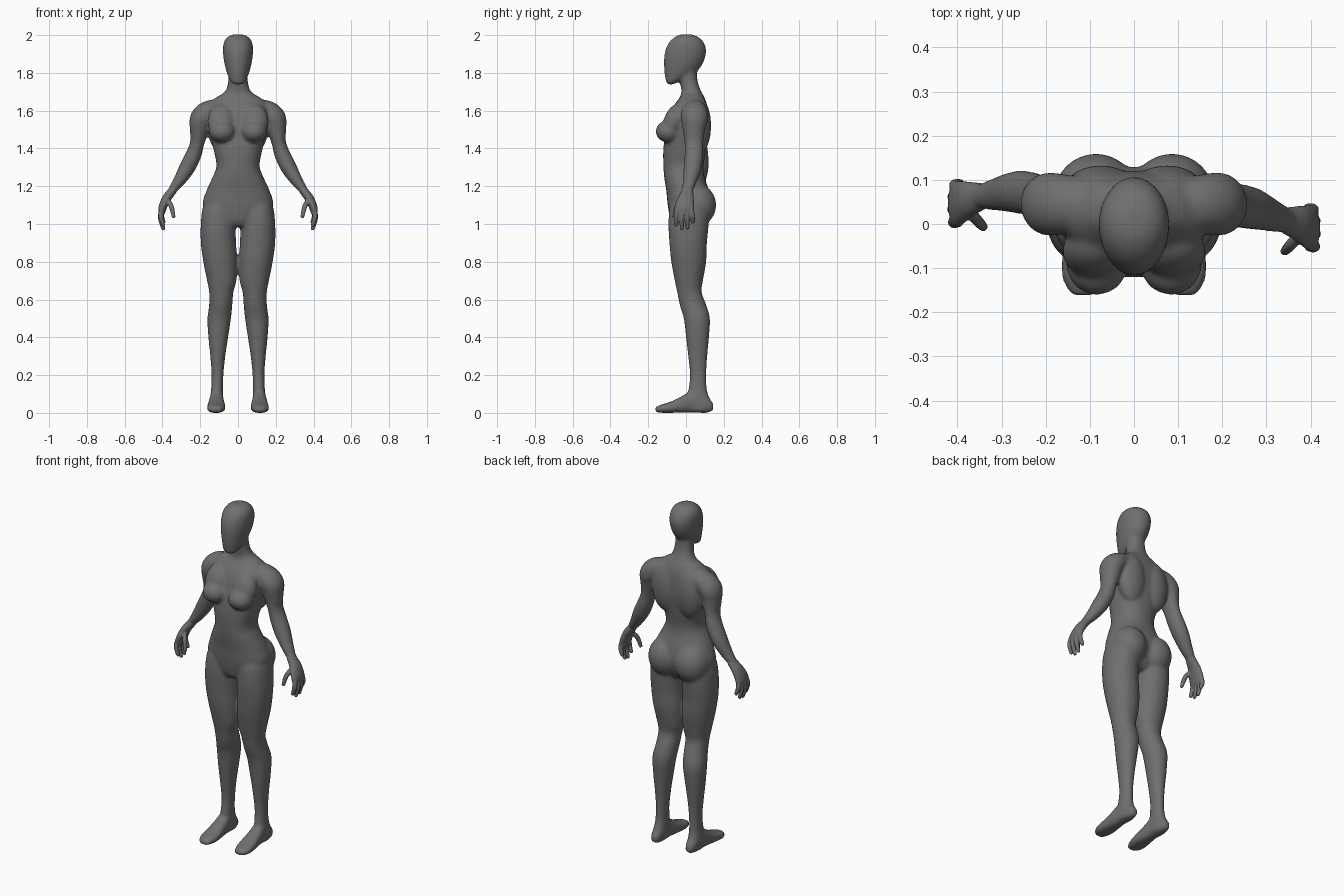
import bpy, bmesh, math
from mathutils import Vector, Matrix

X, Y, Z = Vector((1, 0, 0)), Vector((0, 1, 0)), Vector((0, 0, 1))
grey = bpy.data.materials.new("dark_grey")
grey.diffuse_color = (.16, .16, .16, 1)


def spline(rows, steps=5):
    """Catmull-Rom interpolation of rows of numbers."""
    out = []
    for i in range(len(rows) - 1):
        p0, p1 = rows[max(i - 1, 0)], rows[i]
        p2, p3 = rows[i + 1], rows[min(i + 2, len(rows) - 1)]
        for k in range(steps):
            t = k / steps
            out.append([0.5 * (2 * b + (c - a) * t + (2 * a - 5 * b + 4 * c - d) * t * t
                               + (3 * b - a - 3 * c + d) * t ** 3)
                        for a, b, c, d in zip(p0, p1, p2, p3)])
    out.append(list(rows[-1]))
    return out


def loft(bm, rows, axes=None, power=2.0, n=28):
    """Closed skin through rings (x, y, z, radius_u, radius_v)."""
    rows = spline(rows)
    pts = [Vector(r[:3]) for r in rows]
    rings = []
    for i, r in enumerate(rows):
        if axes:
            u, v = axes
        else:
            t = (pts[min(i + 1, len(pts) - 1)] - pts[max(i - 1, 0)]).normalized()
            v = (Y - t * t.dot(Y)).normalized()
            u = v.cross(t)
        ring = []
        for k in range(n):
            c, s = math.cos(math.tau * k / n), math.sin(math.tau * k / n)
            cu = math.copysign(abs(c) ** (2 / power), c) * max(r[3], 0.002)
            sv = math.copysign(abs(s) ** (2 / power), s) * max(r[4], 0.002)
            ring.append(bm.verts.new(pts[i] + u * cu + v * sv))
        rings.append(ring)
    for a, b in zip(rings, rings[1:]):
        for k in range(n):
            bm.faces.new((a[k], a[(k + 1) % n], b[(k + 1) % n], b[k]))
    bm.faces.new(rings[0])
    bm.faces.new(rings[-1])


def ball(bm, centre, radii, tilt=0.0):
    m = (Matrix.Translation(centre) @ Matrix.Rotation(tilt, 4, 'X')
         @ Matrix.Diagonal((*radii, 1)))
    bmesh.ops.create_uvsphere(bm, u_segments=28, v_segments=18, radius=1, matrix=m)


def finish(bm, name, voxel, smooth):
    """Fuse the overlapping volumes into one smooth skin."""
    bmesh.ops.recalc_face_normals(bm, faces=bm.faces)
    mesh = bpy.data.meshes.new(name)
    bm.to_mesh(mesh)
    bm.free()
    mesh.materials.append(grey)
    ob = bpy.data.objects.new(name, mesh)
    bpy.context.collection.objects.link(ob)
    re = ob.modifiers.new("fuse", 'REMESH')
    re.mode, re.voxel_size, re.use_smooth_shade = 'VOXEL', voxel, True
    sm = ob.modifiers.new("soften", 'SMOOTH')
    sm.factor, sm.iterations = 0.5, smooth


def zrow(z, x0, x1, y0, y1):
    return ((x0 + x1) / 2, (y0 + y1) / 2, z, (x1 - x0) / 2, (y1 - y0) / 2)


body = bmesh.new()

# torso and neck: z, half width, front y, back y
torso = [(0.985, .04, -.06, .07), (1.02, .12, -.082, .10), (1.10, .185, -.097, .128),
         (1.18, .166, -.105, .120), (1.25, .134, -.116, .098), (1.31, .114, -.120, .093),
         (1.40, .131, -.120, .107), (1.50, .152, -.105, .120), (1.58, .165, -.085, .118),
         (1.63, .160, -.062, .112), (1.67, .117, -.034, .098), (1.70, .070, -.024, .082),
         (1.75, .053, -.031, .063), (1.82, .050, -.030, .055)]
loft(body, [zrow(z, -w, w, f, b) for z, w, f, b in torso], (X, Y), 2.25)

# head
head = [(1.738, .020, -.098, -.07), (1.750, .037, -.105, -.045), (1.78, .052, -.112, .020),
        (1.82, .065, -.116, .070), (1.87, .076, -.117, .098), (1.92, .080, -.110, .107),
        (1.96, .076, -.091, .095), (1.988, .058, -.062, .068), (2.004, .027, -.030, .032)]
loft(body, [zrow(z, -w, w, f, b) for z, w, f, b in head], (X, Y))

# leg: z, inner x, outer x, front y, back y
leg = [(1.20, .04, .13, -.04, .07), (1.10, .014, .183, -.084, .118), (1.0, .013, .197, -.093, .120),
       (.9, .010, .197, -.088, .111), (.8, .004, .184, -.078, .107), (.7, .008, .164, -.06, .090),
       (.64, .024, .153, -.047, .083), (.57, .030, .153, -.033, .108), (.5, .037, .162, -.012, .127),
       (.4, .052, .157, 0, .122), (.3, .067, .147, .011, .113), (.2, .077, .140, .02, .108),
       (.12, .079, .143, .012, .112), (.06, .077, .149, .005, .13), (.01, .080, .147, .01, .13)]
# foot: y, inner x, outer x, bottom z, top z
foot = [(.144, .095, .132, .012, .05), (.11, .083, .144, 0, .09), (.04, .077, .150, .001, .12),
        (-.02, .071, .157, .001, .090), (-.08, .066, .164, 0, .060),
        (-.125, .072, .163, 0, .046), (-.162, .088, .142, .004, .032)]

# arm path (x, y, z, radius across, radius along y)
arm = [(.08, .04, 1.622, .04, .05), (.15, .045, 1.60, .056, .066), (.192, .045, 1.56, .062, .072),
       (.204, .042, 1.50, .052, .060), (.216, .042, 1.43, .038, .050), (.234, .042, 1.37, .042, .050),
       (.268, .035, 1.30, .043, .048), (.310, .020, 1.23, .033, .038), (.347, .007, 1.18, .023, .03),
       (.368, .002, 1.15, .020, .032)]
palm = [(.335, .011, 1.195, .022, .027), (.352, .006, 1.17, .023, .033), (.378, 0, 1.135, .024, .042),
        (.398, -.008, 1.09, .022, .052), (.403, -.010, 1.06, .017, .050), (.404, -.01, 1.042, .008, .038)]
digits = [[(.403, -.044, 1.08), (.408, -.052, 1.04), (.396, -.052, .995)],
          [(.405, -.020, 1.08), (.410, -.022, 1.03), (.396, -.022, .975)],
          [(.405, .005, 1.08), (.409, .007, 1.03), (.396, .008, .98)],
          [(.402, .027, 1.08), (.405, .034, 1.045), (.393, .037, 1.01)],
          [(.378, -.020, 1.13), (.354, -.048, 1.095), (.341, -.062, 1.04)]]

for s, swing, side in ((1, 0.0, "left"), (-1, .055, "right")):
    def place(p):
        """Mirror to one side and swing the arm backwards."""
        k = min(max((1.55 - p[2]) / .37, 0), 1)
        return (s * p[0], p[1] + swing * k, *p[2:])

    loft(body, [zrow(z, *sorted((s * a, s * b)), f, r) for z, a, b, f, r in leg], (X, Y), 2.1)
    loft(body, [(s * (a + b) / 2, y, (c + d) / 2, (b - a) / 2, (d - c) / 2)
                for y, a, b, c, d in foot], (X, Z), 2.5)
    loft(body, [place(p) for p in arm])
    # bust, buttock and shoulder blade volumes
    ball(body, (s * .084, -.090, 1.490), (.070, .071, .060))
    ball(body, (s * .088, -.062, 1.545), (.074, .056, .095), -.35)
    ball(body, (s * .086, .058, 1.10), (.098, .102, .112))
    ball(body, (s * .075, .070, 1.52), (.088, .063, .15))

    # hand with four fingers and a thumb
    hand = bmesh.new()
    loft(hand, [place(p) for p in palm])
    for d in digits:
        tip = Vector(d[2]) + (Vector(d[2]) - Vector(d[1])).normalized() * .008
        rows = [(*d[0], .014, .013), (*d[1], .0135, .0125), (*d[2], .010, .010), (*tip, .004, .004)]
        loft(hand, [place(p) for p in rows], n=14)
    finish(hand, side + "_hand", .004, 4)

finish(body, "body", .008, 12)
